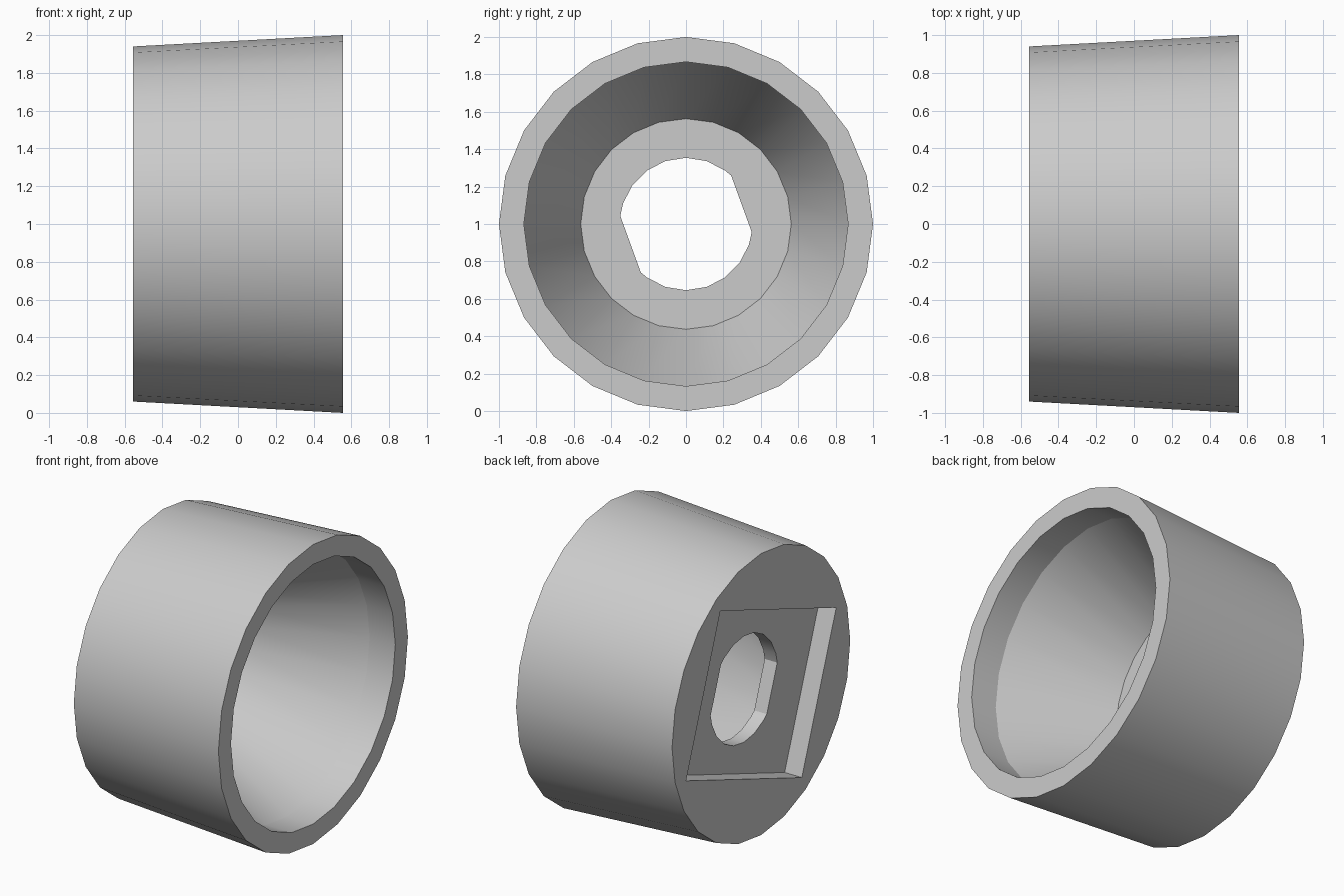
import bpy, bmesh
from math import sin, cos, radians

old = bpy.data.objects.get("Cube")
if old:
    bpy.data.objects.remove(old, do_unlink=True)

AXIS_Z = 1.0
SIDES = 24
TILT = 20          # rotation of the recess and the hole flats, in degrees


def polar(radius, degrees):
    """Point in the (y, z) plane around the cup axis."""
    return radius * cos(radians(degrees)), radius * sin(radians(degrees))


def loft(name, sections):
    """Closed solid through (x, outline) sections, with flat end caps."""
    bm = bmesh.new()
    rings = [[bm.verts.new((x, y, z + AXIS_Z)) for y, z in outline]
             for x, outline in sections]
    n = len(rings[0])
    for a, b in zip(rings, rings[1:]):
        for i in range(n):
            j = (i + 1) % n
            bm.faces.new((a[i], a[j], b[j], b[i]))
    bm.faces.new(rings[0])
    bm.faces.new(rings[-1])
    bmesh.ops.recalc_face_normals(bm, faces=bm.faces)
    mesh = bpy.data.meshes.new(name)
    bm.to_mesh(mesh)
    bm.free()
    obj = bpy.data.objects.new(name, mesh)
    bpy.context.collection.objects.link(obj)
    return obj


def circle(radius):
    return [polar(radius, 360 * i / SIDES) for i in range(SIDES)]


def cut(target, cutter):
    cutter.hide_render = True
    mod = target.modifiers.new("cut", "BOOLEAN")
    mod.operation = "DIFFERENCE"
    mod.solver = "EXACT"
    mod.object = cutter
    bpy.ops.object.modifier_apply(modifier=mod.name)
    bpy.data.objects.remove(cutter, do_unlink=True)


# Tapered cup: outer wall, rim, straight lip, conical cavity and floor
profile = [(-0.555, 0.94), (0.555, 1.0), (0.555, 0.867),
           (0.365, 0.867), (-0.335, 0.563)]
cup = loft("tapered_cup", [(x, circle(r)) for x, r in profile])
bpy.context.view_layer.objects.active = cup
cup.select_set(True)

# Tilted rectangular recess in the closed end
corners = [(0.65, 0.53), (-0.65, 0.53), (-0.65, -0.53), (0.65, -0.53)]
c, s = polar(1, TILT)
rectangle = [(u * c - v * s, u * s + v * c) for u, v in corners]
cut(cup, loft("recess_cutter", [(-0.8, rectangle), (-0.428, rectangle)]))

# Round through-hole with two parallel flats
flat = 27
angles = []
for side in (TILT, TILT + 180):
    start, end = side + flat, side + 180 - flat
    angles += [start] + [a for a in range(0, 540, 18) if start < a < end] + [end]
hole = [polar(0.354, a) for a in angles]
cut(cup, loft("hole_cutter", [(-0.7, hole), (0.0, hole)]))

# Plain grey finish
grey = bpy.data.materials.new("light_grey")
grey.use_nodes = True
colour = (0.6, 0.6, 0.6, 1)
grey.diffuse_color = colour
grey.node_tree.nodes["Principled BSDF"].inputs["Base Color"].default_value = colour
cup.data.materials.clear()
cup.data.materials.append(grey)
for poly in cup.data.polygons:
    poly.material_index = 0

bpy.ops.object.shade_smooth_by_angle(angle=radians(20))
